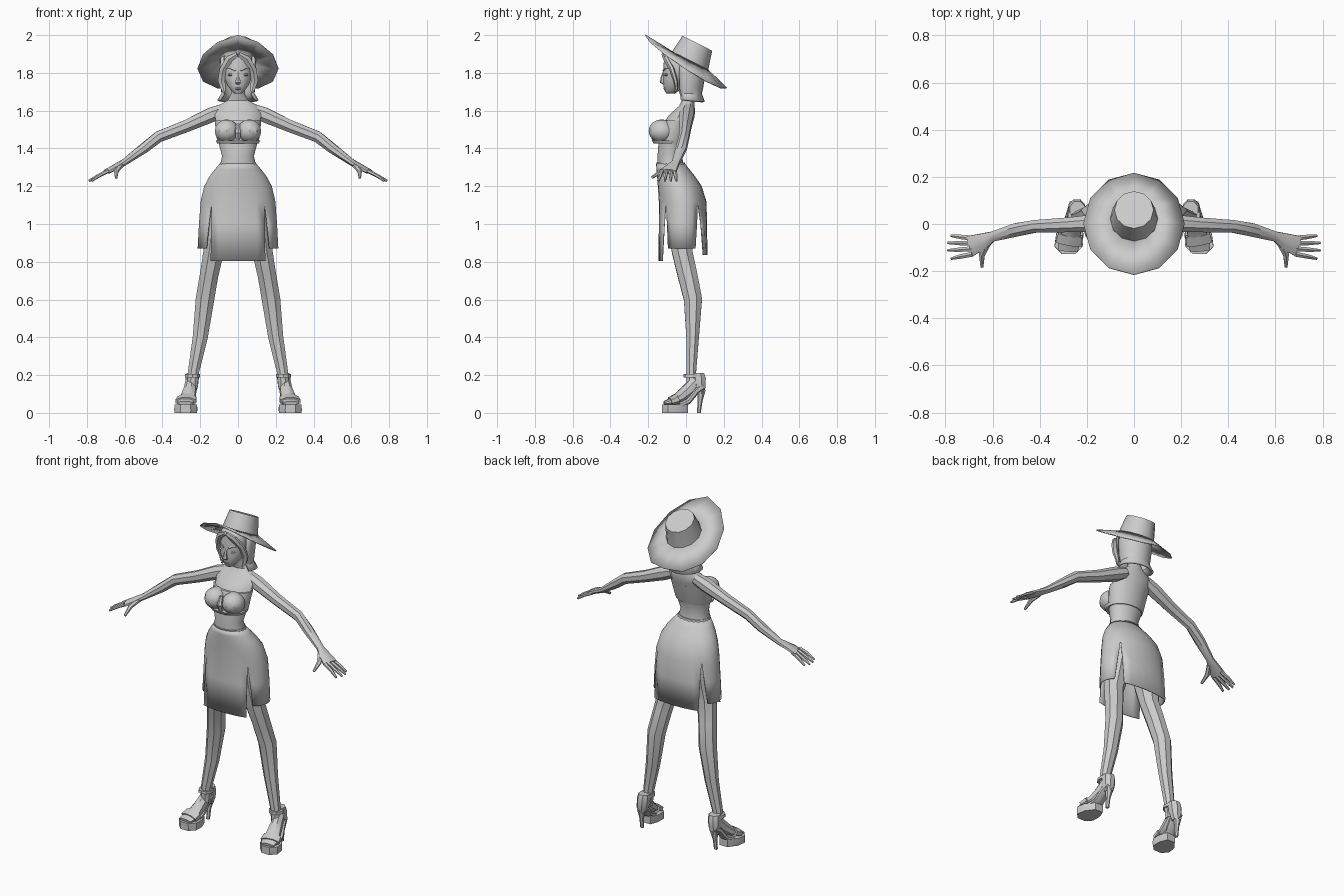
import bpy, bmesh, math
from mathutils import Vector

grey = bpy.data.materials.new("plain_grey")
grey.diffuse_color = (0.6, 0.6, 0.6, 1)


def finish(name, bm, mirror=False, thick=0, angle=35):
    bmesh.ops.remove_doubles(bm, verts=bm.verts, dist=0.0005)
    bmesh.ops.recalc_face_normals(bm, faces=bm.faces)
    me = bpy.data.meshes.new(name)
    bm.to_mesh(me)
    bm.free()
    me.materials.append(grey)
    ob = bpy.data.objects.new(name, me)
    bpy.context.collection.objects.link(ob)
    if thick:
        m = ob.modifiers.new("thickness", 'SOLIDIFY')
        m.thickness, m.offset = thick, 0
    if mirror:
        ob.modifiers.new("mirror", 'MIRROR').use_axis = (True, False, False)
    bpy.ops.object.select_all(action='DESELECT')
    ob.select_set(True)
    bpy.context.view_layer.objects.active = ob
    bpy.ops.object.shade_smooth_by_angle(angle=math.radians(angle))
    return ob


def skin(bm, rings, closed=True, caps=True):
    """Join rows of points with quads."""
    rows = [[bm.verts.new(p) for p in r] for r in rings]
    n = len(rows[0])
    for r0, r1 in zip(rows, rows[1:]):
        for i in range(n if closed else n - 1):
            j = (i + 1) % n
            bm.faces.new((r0[i], r0[j], r1[j], r1[i]))
    if caps:
        bm.faces.new(rows[0])
        bm.faces.new(rows[-1])


def tube_rings(st, n, ref, level=False):
    """Elliptical rings along stations (x, y, z, half width, half depth)."""
    pts = [Vector(s[:3]) for s in st]
    rings = []
    for i, s in enumerate(st):
        t = pts[min(i + 1, len(pts) - 1)] - pts[max(i - 1, 0)]
        t = Vector((0, 0, 1)) if level else t.normalized()
        u = Vector(ref).cross(t).normalized()
        w = t.cross(u)
        ang = [2 * math.pi * (k + 0.5) / n for k in range(n)]
        rings.append([pts[i] + u * s[3] * math.cos(a) + w * s[4] * math.sin(a) for a in ang])
    return rings


def tube(name, st, n=8, ref=(0, 0, 1), mirror=True, level=False, caps=True, angle=35):
    bm = bmesh.new()
    skin(bm, tube_rings(st, n, ref, level), caps=caps)
    return finish(name, bm, mirror, angle=angle)


def stack(name, rows, n=16, caps=True, angle=35):
    """Level rings from (z, centre y, half width, half depth)."""
    return tube(name, [(0, cy, z, rx, ry) for z, cy, rx, ry in rows], n,
                (0, 1, 0), False, True, caps, angle)


def ball(name, loc, size, mirror=True, seg=10, rings=7):
    bm = bmesh.new()
    bmesh.ops.create_uvsphere(bm, u_segments=seg, v_segments=rings, radius=1)
    for v in bm.verts:
        v.co = Vector((v.co.x * size[0], v.co.y * size[1], v.co.z * size[2])) + Vector(loc)
    return finish(name, bm, mirror)


# Torso, neck and head
stack("torso", [(1.30, -.08, .10, .072), (1.36, -.086, .086, .066), (1.43, -.075, .105, .072),
                (1.52, -.055, .118, .078), (1.58, -.02, .125, .068), (1.625, .005, .11, .042),
                (1.655, .01, .055, .033), (1.69, .0, .037, .034), (1.75, -.02, .036, .034)])
stack("head", [(1.69, -.082, .02, .022), (1.705, -.075, .036, .038), (1.735, -.06, .058, .06),
               (1.77, -.045, .073, .077), (1.83, -.03, .08, .09), (1.885, -.03, .075, .085),
               (1.91, -.02, .05, .05)], 14, angle=50)

# Face features
tube("nose", [(0, -.112, 1.81, .008, .008), (0, -.124, 1.775, .010, .010),
              (0, -.126, 1.752, .016, .013), (0, -.115, 1.742, .012, .006)], 6, (0, 1, 0), False)
ball("lips", (0, -.108, 1.718), (.020, .011, .009), False, 8, 5)
tube("brow", [(.014, -.122, 1.812, .004, .004), (.04, -.108, 1.825, .004, .005),
              (.066, -.082, 1.822, .003, .003)], 5)
ball("eye", (.036, -.103, 1.79), (.019, .012, .008), True, 8, 5)

# Hair: bob around the back with a flared hem, and front locks
bm = bmesh.new()
cols = [math.radians(-28 + 236 * i / 14) for i in range(15)]
hair = []
for z, cy, rx, ry in [(1.88, .01, .088, .085), (1.80, .008, .092, .09), (1.72, .005, .086, .08),
                      (1.69, .008, .082, .07), (1.655, .012, .105, .082)]:
    tilt = .45 if z > 1.85 else (.1 if z < 1.66 else 0)
    hair.append([(rx * math.cos(a), cy + ry * math.sin(a),
                  z - tilt * (cy + ry * math.sin(a))) for a in cols])
skin(bm, hair, False, False)
finish("hair_bob", bm, thick=.012)
tube("hair_lock", [(.004, -.118, 1.90, .012, .012), (.045, -.108, 1.875, .022, .014),
                   (.078, -.075, 1.82, .022, .014), (.088, -.055, 1.76, .022, .012),
                   (.078, -.05, 1.72, .016, .009), (.072, -.062, 1.69, .003, .003)], 6, (0, 1, 0))

# Hat: sloping twelve-sided brim and tapered crown
bm = bmesh.new()
ang = [2 * math.pi * i / 12 for i in range(12)]
brim = [(.214 * math.cos(a), .215 * math.sin(a),
         1.86 - .65 * .215 * math.sin(a) - .04 * abs(math.cos(a))) for a in ang]


def hat_ring(r, cy, cz):
    return [(r * math.cos(a), cy + r * math.sin(a) * .95, cz - .48 * r * math.sin(a)) for a in ang]


skin(bm, [brim, hat_ring(.101, .022, 1.862)], caps=False)
finish("hat_brim", bm, thick=.006)
bm = bmesh.new()
skin(bm, [hat_ring(.101, .022, 1.862), hat_ring(.097, .03, 1.885), hat_ring(.083, .06, 1.957)], caps=False)
bm.faces.new([bm.verts.new(p) for p in hat_ring(.083, .06, 1.957)])
finish("hat_crown", bm)

# Strapless top: band and cups
stack("top_band", [(1.425, -.075, .108, .076), (1.44, -.073, .113, .079),
                   (1.52, -.055, .123, .083), (1.548, -.045, .126, .08)])
ball("top_cup", (.06, -.128, 1.492), (.066, .070, .062), True, 10, 8)
tube("top_knot", [(0, -.165, 1.44, .012, .012), (0, -.178, 1.48, .016, .014),
                  (0, -.16, 1.53, .010, .01)], 6, (0, 1, 0), False)
stack("under_bust_band", [(1.425, -.09, .112, .082), (1.442, -.092, .12, .09)])

# Skirt: four panels sharing the hips, opening into slits below
rows = [(1.32, -.082, .093, .073, 0), (1.29, -.07, .118, .084, 0), (1.25, -.052, .149, .098, 0),
        (1.2, -.033, .176, .113, 0), (1.12, -.018, .195, .123, 0),
        (1.0, -.016, .204, .125, .5), (.8, -.016, .211, .126, 1)]
bm = bmesh.new()
# closed span, hem span, hem height
panels = [(-135, -45, -133, -47, .805), (-45, 40, -38, 31, .87),
          (40, 140, 45, 135, .835), (140, 225, 149, 218, .87)]
for a0, a1, b0, b1, hem in panels:
    sheet = []
    for z, cy, rx, ry, t in rows:
        z = hem if t == 1 else z
        lo, hi = a0 + (b0 - a0) * t, a1 + (b1 - a1) * t
        line = []
        for k in range(7):
            a = math.radians(lo + (hi - lo) * k / 6)
            y = cy + ry * math.sin(a)
            if hem < .86:   # front and back flaps hang flatter
                y += .5 * t * (cy + math.copysign(ry, math.sin(a)) - y)
            line.append((rx * math.cos(a), y, z))
        sheet.append(line)
    skin(bm, sheet, False, False)
finish("skirt", bm, thick=.006)
stack("waistband", [(1.308, -.078, .103, .078), (1.326, -.082, .096, .076)], 20)

# Arms, fingers and thumbs
tube("arm", [(.075, .012, 1.605, .035, .035), (.14, .005, 1.578, .042, .042),
             (.27, -.003, 1.52, .034, .035), (.42, -.01, 1.462, .029, .032),
             (.5, -.025, 1.40, .031, .028), (.6, -.053, 1.328, .023, .018),
             (.645, -.075, 1.303, .038, .016), (.695, -.093, 1.277, .047, .013)])
for i, (y0, y1, x1) in enumerate([(-.06, -.05, .775), (-.082, -.08, .79),
                                  (-.105, -.112, .79), (-.128, -.147, .775)]):
    tube(f"finger_{i + 1}", [(.685, y0, 1.282, .012, .011), (.735, (y0 + y1) / 2, 1.257, .011, .010),
                             (x1, y1, 1.228, .006, .006)], 6)
tube("thumb", [(.62, -.082, 1.31, .016, .013), (.645, -.13, 1.28, .014, .012),
               (.645, -.182, 1.245, .007, .007)], 6, (0, 0, 1))

# Legs
tube("leg", [(.085, -.02, 1.12, .085, .085), (.113, -.022, .95, .072, .075),
             (.13, -.02, .85, .058, .058), (.153, .008, .73, .053, .056),
             (.175, .037, .6, .053, .052), (.2, .035, .4, .043, .036),
             (.235, .028, .22, .032, .028), (.242, .03, .13, .03, .03)], 8, (0, 1, 0))

# High-heeled platform shoes
sole = [(.235, .01), (.215, -.04), (.216, -.095), (.25, -.128),
        (.305, -.128), (.338, -.095), (.33, -.04), (.29, .01)]
bm = bmesh.new()
skin(bm, [[(.276 + (x - .276) * s, y, z) for x, y in sole]
          for z, s in [(0, .95), (.012, 1), (.045, .98)]])
finish("shoe_platform", bm, True)
tube("shoe_arch", [(.275, -.05, .035, .05, .014), (.264, .01, .06, .036, .016),
                   (.254, .05, .115, .033, .02), (.247, .085, .14, .03, .025)])
tube("foot", [(.244, .055, .17, .034, .032), (.253, .02, .125, .034, .04),
              (.264, -.03, .085, .042, .032), (.276, -.075, .062, .05, .02),
              (.28, -.115, .052, .045, .01)])
tube("shoe_heel_cup", [(.248, .072, .10, .024, .028), (.245, .07, .14, .036, .036),
                       (.242, .066, .185, .038, .042), (.24, .062, .212, .034, .036)],
     8, (0, 1, 0), level=True)
tube("shoe_heel", [(.252, .068, 0, .011, .010), (.251, .074, .06, .013, .013),
                   (.248, .082, .12, .026, .022)], 6, (0, 1, 0), level=True)
tube("shoe_toe_strap", [(.27, -.045, .074, .056, .032), (.277, -.085, .06, .06, .024)])
tube("shoe_ankle_strap", [(.241, .033, .188, .043, .046), (.24, .033, .205, .042, .045)],
     10, (0, 1, 0), level=True)
